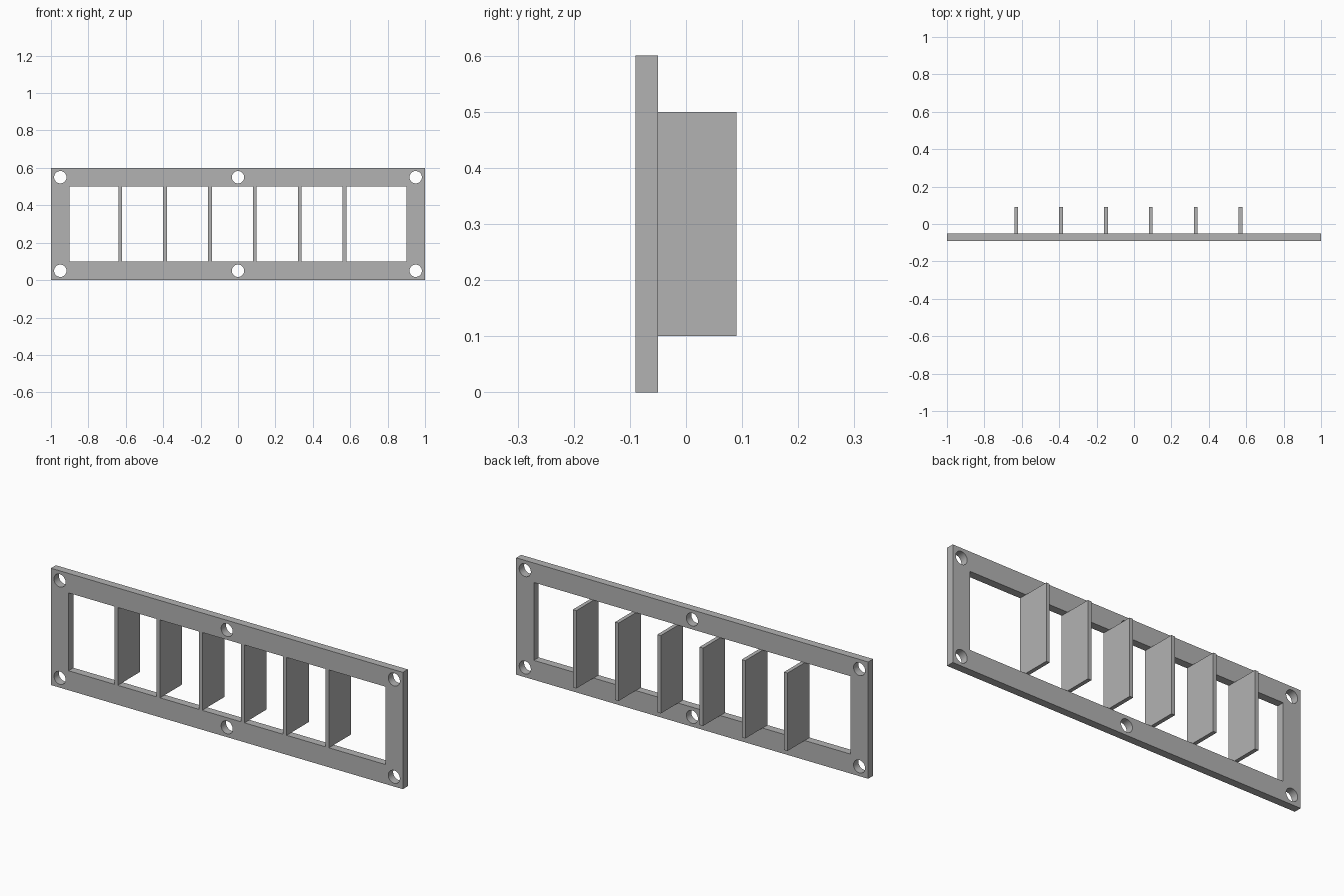
import bpy, bmesh
from math import sin, cos, tau, radians

cube = bpy.data.objects.get("Cube")
if cube:
    bpy.data.objects.remove(cube, do_unlink=True)

grey = bpy.data.materials.new("plain grey")
grey.use_nodes = True
colour = (0.45, 0.45, 0.45, 1)
grey.diffuse_color = colour
grey.node_tree.nodes["Principled BSDF"].inputs["Base Color"].default_value = colour

FRONT, BACK, PLATE = -0.09, 0.09, 0.04


def rectangle(x, z0, z1):
    return [(-x, z0), (x, z0), (x, z1), (-x, z1)]


def circle(cx, cz, r, n=48):
    return [(cx + r * cos(tau * i / n), cz + r * sin(tau * i / n)) for i in range(n)]


# Frame plate: outline, window and six screw holes, extruded
outlines = [rectangle(1, 0, 0.6), rectangle(0.9, 0.1, 0.5)]
outlines += [circle(x, z, 0.033) for x in (-0.95, 0, 0.95) for z in (0.05, 0.55)]

curve = bpy.data.curves.new("frame_profile", "CURVE")
curve.dimensions = "2D"
curve.fill_mode = "BOTH"
curve.extrude = PLATE / 2
for points in outlines:
    spline = curve.splines.new("POLY")
    spline.points.add(len(points) - 1)
    for point, (x, z) in zip(spline.points, points):
        point.co = (x, z, 0, 1)
    spline.use_cyclic_u = True
frame = bpy.data.objects.new("frame_plate", curve)
bpy.context.collection.objects.link(frame)
frame.rotation_euler.x = radians(90)
frame.location.y = FRONT + PLATE / 2
bpy.ops.object.select_all(action="DESELECT")
frame.select_set(True)
bpy.context.view_layer.objects.active = frame
bpy.ops.object.convert(target="MESH")
frame = bpy.context.object

# Weld the caps to the walls and merge flat triangles
bm = bmesh.new()
bm.from_mesh(frame.data)
bmesh.ops.remove_doubles(bm, verts=bm.verts, dist=0.0001)
bmesh.ops.recalc_face_normals(bm, faces=bm.faces)
bm.to_mesh(frame.data)
bm.free()
frame.data.materials.clear()
frame.data.materials.append(grey)
bpy.ops.object.shade_smooth_by_angle(angle=radians(30))

# Divider fins: flush with the front, standing out behind the plate
for i in range(6):
    bpy.ops.mesh.primitive_cube_add(size=1, location=(-0.63 + 0.24 * i, 0, 0.3))
    fin = bpy.context.object
    fin.name = f"divider_fin_{i + 1}"
    fin.scale = (0.02, BACK - FRONT, 0.4)
    bpy.ops.object.transform_apply(location=False, rotation=False, scale=True)
    fin.data.materials.append(grey)
